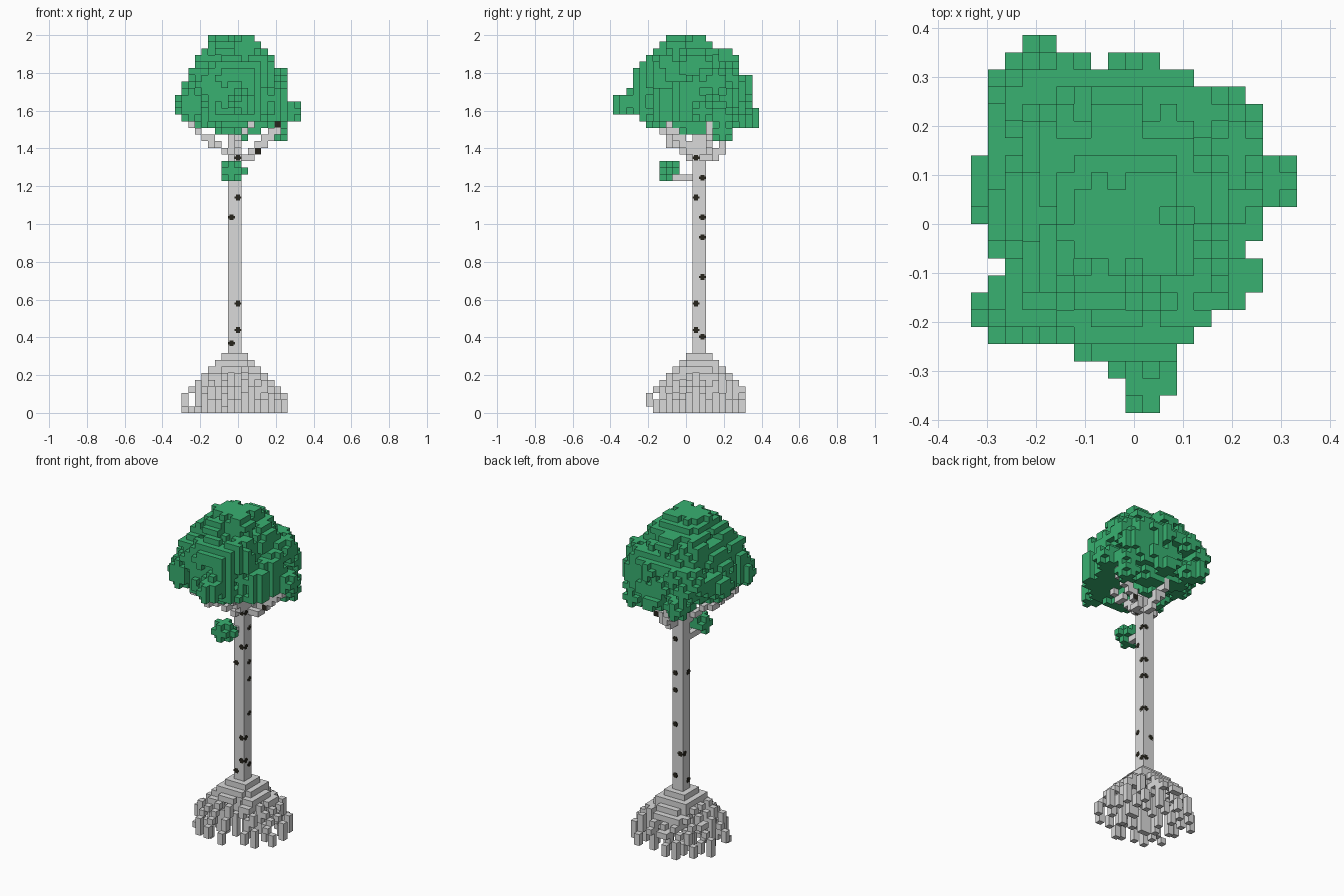
import bpy, bmesh, math, random
from mathutils import Vector

random.seed(4)
STEP = 2 / 57                       # edge of one block
ORIGIN = Vector((-9.5, -11, 0))     # grid corner in blocks
HALF = Vector((0.5, 0.5, 0.5))

default_cube = bpy.data.objects.get("Cube")
if default_cube:
    bpy.data.objects.remove(default_cube, do_unlink=True)


def make_material(name, colour):
    material = bpy.data.materials.new(name)
    material.use_nodes = True
    rgba = (*colour, 1)
    material.diffuse_color = rgba
    material.node_tree.nodes["Principled BSDF"].inputs["Base Color"].default_value = rgba
    return material


leaf_green = make_material("leaf green", (0.04, 0.44, 0.165))
bark_grey = make_material("bark grey", (0.7, 0.7, 0.7))
knot_dark = make_material("knot dark", (0.02, 0.018, 0.012))


def finish(bm, name, material):
    mesh = bpy.data.meshes.new(name)
    bm.to_mesh(mesh)
    bm.free()
    mesh.materials.append(material)
    obj = bpy.data.objects.new(name, mesh)
    bpy.context.collection.objects.link(obj)


def build_blocks(name, cells, material, covered=frozenset()):
    """Mesh the outer faces of a set of grid cells."""
    bm = bmesh.new()
    for cell in sorted(cells):
        centre = Vector(cell) + HALF
        for axis in range(3):
            for sign in (-1, 1):
                normal = Vector((0, 0, 0))
                normal[axis] = sign
                neighbour = tuple(int(c + n) for c, n in zip(cell, normal))
                if neighbour in cells or neighbour in covered:
                    continue
                u = Vector((0, 0, 0))
                u[(axis + 1) % 3] = 0.5
                v = normal.cross(u)
                middle = centre + normal / 2
                corners = (middle - u - v, middle + u - v, middle + u + v, middle - u + v)
                bm.faces.new([bm.verts.new((p + ORIGIN) * STEP) for p in corners])
    bmesh.ops.remove_doubles(bm, verts=bm.verts, dist=STEP / 100)
    finish(bm, name, material)


def path_cells(points):
    """Cells along a polyline, one block thick."""
    cells = set()
    for start, end in zip(points, points[1:]):
        a, b = Vector(start), Vector(end)
        count = int((b - a).length * 3) + 1
        for n in range(count + 1):
            cells.add(tuple(round(c) for c in a.lerp(b, n / count)))
    return cells


def cluster(centre, reach=2):
    """A three-block cube without its corners, or a plain cross for reach 1."""
    span = (-1, 0, 1)
    return {(centre[0] + i, centre[1] + j, centre[2] + k)
            for i in span for j in span for k in span if abs(i) + abs(j) + abs(k) <= reach}


# Plan limits: x start and x end for each row from the front to the back
ROWS = [
    (9, 11), (8, 12), (8, 12), (6, 12), (1, 13), (0, 14), (0, 16), (1, 17),
    (2, 17), (1, 16), (1, 17), (0, 17), (0, 19), (0, 19), (0, 19), (1, 17),
    (1, 17), (1, 17), (1, 16), (1, 13), (2, 11), (3, 5),
]


def in_plan(cell):
    return 0 <= cell[1] < len(ROWS) and ROWS[cell[1]][0] <= cell[0] < ROWS[cell[1]][1]


# Trunk: two by two blocks
trunk = {(i, j, k) for i in (8, 9) for j in (12, 13) for k in range(6, 43)}

# Roots: rings of strands that run down a cone and drop to the ground
roots = set()
for count, reach in ((16, 8.6), (12, 6.6), (8, 4.6), (5, 2.8)):
    for n in range(count):
        angle = math.tau * (n + random.uniform(0, 0.5)) / count
        end = reach * random.uniform(0.95, 1.03) * (0.94 + 0.06 * math.cos(4 * angle))
        sideways, forward = math.cos(angle), math.sin(angle)
        if reach > 3 and forward < 0 and 0.15 < sideways < 0.5:
            continue                # open arch between the roots
        radius = 0.5
        last = 9
        while radius < end:
            arch = 11 * (1 - (radius / end) ** 1.8)
            height = max(0, round(min(arch, 9.7 - radius)))
            i = round(8.5 + radius * sideways)
            j = round(12.5 + radius * forward)
            roots |= {(i, j, k) for k in range(height, max(last, height + 1))}
            last = height
            radius += 0.5
        roots |= {(i, j, k) for k in range(last + 1)}
roots = {c for c in roots if 1 <= c[0] <= 17 and 5 <= c[1] <= 19 and in_plan(c)}

# Branches below the crown
left_branch = path_cells([(8, 12, 38), (6, 9, 40), (4, 8, 41), (2, 7, 43)])
right_branch = path_cells([(10, 13, 38), (12, 14, 39), (15, 14, 43)])
front_branch = path_cells([(9, 12, 39), (9, 9, 41), (11, 8, 43)])
back_branch = path_cells([(9, 14, 38), (9, 15, 38), (8, 17, 42)])
low_twig = path_cells([(8, 11, 35), (8, 9, 35)])

# Crown limits: layers from the top, as (x start, x end, y start, y end) in blocks
LAYERS = [
    (5, 12, 8, 14), (5, 13, 7, 15), (4, 14, 6, 18), (3, 15, 5, 19),
    (3, 15, 4, 19), (2, 17, 3, 19), (2, 17, 3, 21), (1, 17, 3, 21),
    (1, 17, 3, 21), (0, 17, 3, 21), (0, 18, 3, 20), (0, 18, 3, 20),
    (1, 18, 4, 21), (3, 17, 5, 21), (6, 15, 8, 20), (7, 13, 11, 18),
]
TOP = 56
depth = {}
for level, (x0, x1, y0, y1) in enumerate(LAYERS):
    for i in range(x0, x1):
        for j in range(y0, y1):
            cell = (i, j, TOP - level)
            if in_plan(cell):
                u = abs(2 * i + 1 - x0 - x1) / (x1 - x0)
                v = abs(2 * j + 1 - y0 - y1) / (y1 - y0)
                depth[cell] = u ** 2.2 + v ** 2.2

# Solid heart of the crown, well inside the limits
crown = {(i, j, k) for (i, j, k), d in depth.items()
         if d < 0.42 and (i, j, k + 2) in depth and (i, j, k - 1) in depth}
# Leaf clusters that keep their whole shape near the surface
for cell in sorted(set(depth) - crown):
    whole = all(depth.get(c, 2) < 1.25 for c in cluster(cell, 1))
    if whole and random.random() < 0.17:
        crown |= {c for c in cluster(cell) if depth.get(c, 2) < 1.4}

# Clumps that stand out of the crown
CLUMPS = [
    (10, 1, 46), (9, 3, 46), (10, 3, 47), (17, 13, 45), (16, 12, 44),
    (1, 12, 46), (1, 6, 46), (2, 5, 45), (3, 7, 46), (4, 20, 44),
    (3, 19, 47), (2, 18, 48), (10, 19, 49), (15, 8, 47), (14, 17, 48),
    (15, 16, 42), (8, 10, 43), (9, 14, 42), (7, 10, 43), (5, 16, 44),
    (6, 10, 55), (10, 12, 55), (8, 9, 55),
]
for centre in CLUMPS:
    crown |= cluster(centre)
# Leave the right branch open to the front
crown = {c for c in crown if in_plan(c) and not (c[2] < 44 and c[0] > 10 and c[1] < 15)}

# Low leaf tuft at the end of the twig
tuft = cluster((8, 8, 36)) | {(10, 8, 36)}

build_blocks("trunk", trunk, bark_grey)
build_blocks("roots", roots - trunk, bark_grey, trunk)
wood = {"left_branch": left_branch, "right_branch": right_branch,
        "front_branch": front_branch, "back_branch": back_branch, "low_twig": low_twig}
for name, cells in wood.items():
    build_blocks(name, cells - trunk, bark_grey, trunk)
all_wood = trunk.union(*wood.values())
build_blocks("crown", crown - all_wood, leaf_green)
build_blocks("leaf_tuft", tuft - all_wood, leaf_green)

# Knots: thin dark crosses wrapped around single bark blocks
KNOTS = {(9, 12): (38, 32, 16, 12), (8, 12): (29, 10),
         (9, 13): (35, 29, 26, 20, 11), (8, 13): (15,)}
WRAP = 1.04
cross = ((WRAP, WRAP, 0.35), (0.6, WRAP, 0.85), (WRAP, 0.6, 0.85))
boxes = [((*column, k), size) for column, heights in KNOTS.items()
         for k in heights for size in cross]
# Dark patches on the front and back of the right branch
boxes += [(cell, (0.9, WRAP, 0.9)) for cell in ((12, 14, 39), (15, 14, 43))]
bm = bmesh.new()
for cell, size in boxes:
    verts = bmesh.ops.create_cube(bm, size=STEP)["verts"]
    bmesh.ops.scale(bm, vec=size, verts=verts)
    bmesh.ops.translate(bm, vec=(Vector(cell) + HALF + ORIGIN) * STEP, verts=verts)
finish(bm, "bark_knots", knot_dark)
